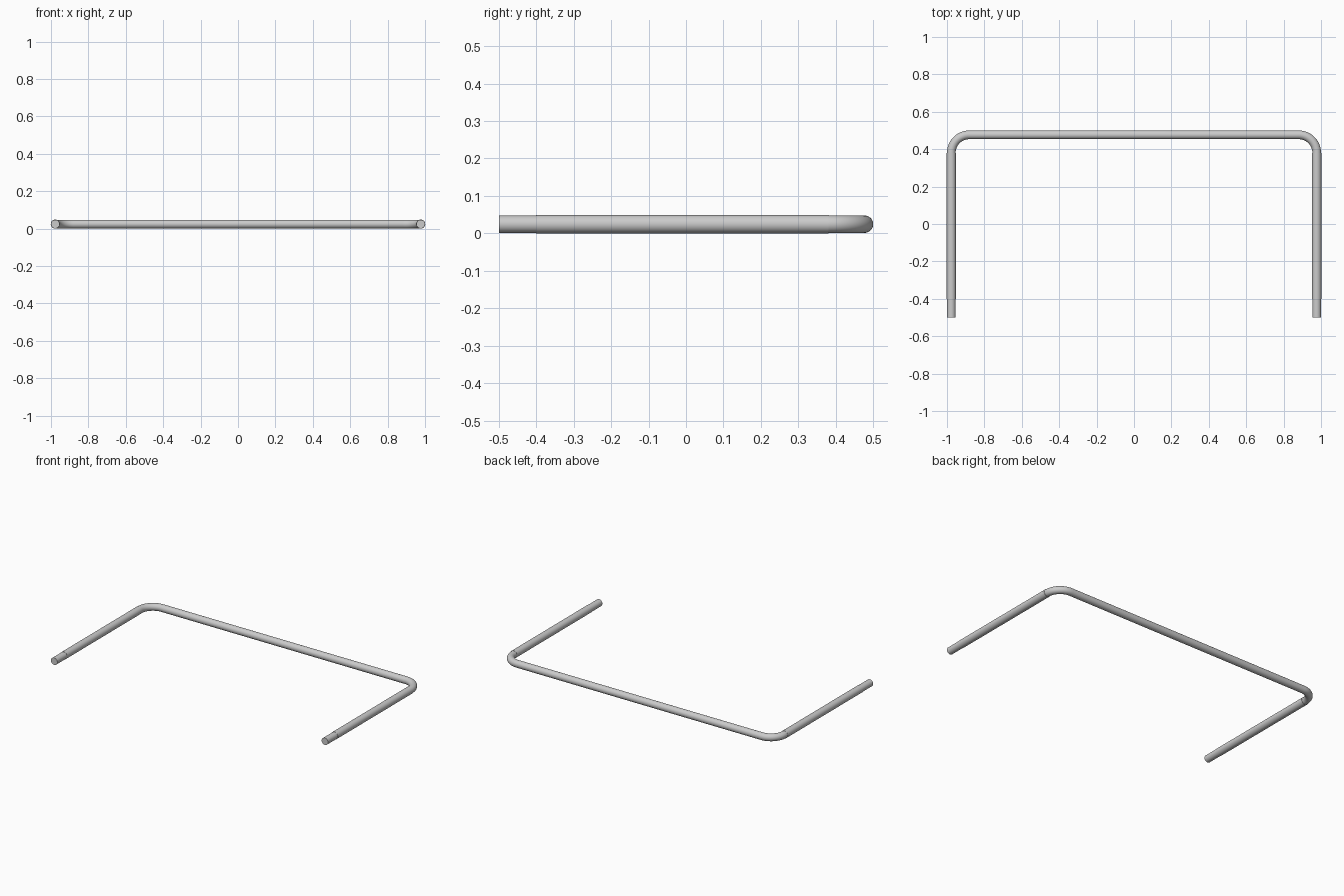
import bpy, bmesh, math
from mathutils import Vector

if "Cube" in bpy.data.objects:
    bpy.data.objects.remove(bpy.data.objects["Cube"])

R, TIP = 0.0245, 0.0232      # tube and reduced end radii
BEND = 0.096                 # centreline bend radius
X, Y, Z = 1 - TIP, 0.5 - TIP, 0.0245
SIDES, STEPS = 32, 16


def half_path():
    """Right half of the centreline as (x, y, angle, radius)."""
    pts = [(X, -0.5, 0, TIP), (X, -0.4, 0, TIP), (X, -0.4, 0, R), (X, Y - BEND, 0, R)]
    for i in range(STEPS + 1):
        a = math.pi / 2 * i / STEPS
        pts.append((X - BEND + BEND * math.cos(a), Y - BEND + BEND * math.sin(a), a, TIP))
    return pts


# bent tubular rail swept ring by ring, left half mirrored
right = half_path()
left = [(-x, y, math.pi - a, r) for x, y, a, r in reversed(right)]
bm = bmesh.new()
rings = []
for x, y, a, r in right + left:
    out = Vector((math.cos(a), math.sin(a), 0))
    ring = []
    for k in range(SIDES):
        t = 2 * math.pi * k / SIDES
        ring.append(bm.verts.new(Vector((x, y, Z)) + out * r * math.cos(t)
                                 + Vector((0, 0, r * math.sin(t)))))
    rings.append(ring)
for a, b in zip(rings, rings[1:]):
    for k in range(SIDES):
        n = (k + 1) % SIDES
        bm.faces.new((a[k], a[n], b[n], b[k]))
bm.faces.new(rings[0])
bm.faces.new(rings[-1])
bmesh.ops.recalc_face_normals(bm, faces=bm.faces)

mesh = bpy.data.meshes.new("bent_rail")
bm.to_mesh(mesh)
bm.free()
rail = bpy.data.objects.new("bent_rail", mesh)
bpy.context.collection.objects.link(rail)
bpy.context.view_layer.objects.active = rail
rail.select_set(True)
bpy.ops.object.shade_smooth_by_angle(angle=math.radians(35))
